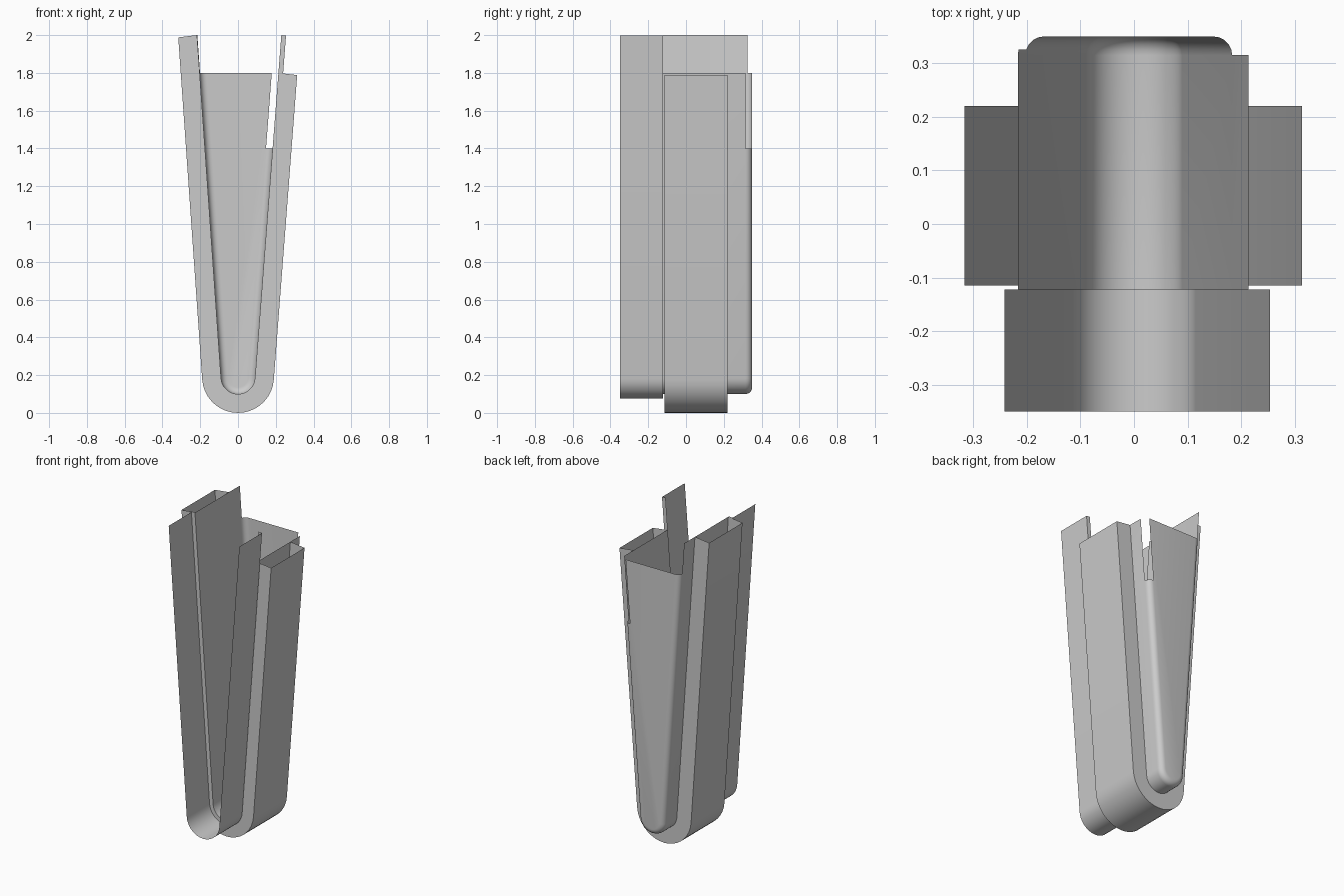
import bpy, bmesh
from math import sin, cos, tan, atan, pi

if "Cube" in bpy.data.objects:
    bpy.data.objects.remove(bpy.data.objects["Cube"])

ZC = 0.19                                # centre height of the rounded bottom
A_L, A_R = atan(0.070), atan(0.0768)     # lean of left and right legs
R_CUP, R_STRIP, R_BAND = 0.09, 0.115, 0.19
ARC = 18
LAST = ARC + 5                           # last index of a profile


def profile(r):
    """V-shaped section with round bottom, left top to right top (x, z)."""
    def leg(side, a, z):
        z -= max(0, r - R_CUP) * 0.12    # tops are cut square to the leg
        return side * (r / cos(a) + (z - ZC) * tan(a)), z
    pts = [leg(-1, A_L, 2.0), leg(-1, A_L, 1.8)]
    for k in range(ARC + 1):
        t = pi + A_L + (pi - A_L - A_R) * k / ARC
        pts.append((r * cos(t), ZC + r * sin(t)))
    return pts + [leg(1, A_R, z) for z in (1.4, 1.8, 2.0)]


def sheet(name, rows, skip=lambda j, i: False, cap=False):
    """Skin between (y, radius) rows; skip leaves cut-outs, cap closes the back."""
    bm = bmesh.new()
    grid = [[bm.verts.new((x, y, z)) for x, z in profile(r)] for y, r in rows]
    for j in range(len(grid) - 1):
        a, b = grid[j], grid[j + 1]
        for i in range(LAST):
            if not skip(j, i):
                bm.faces.new((a[i], a[i + 1], b[i + 1], b[i]))
    if cap:
        bm.faces.new(grid[-1][1:LAST])
    loose = [v for v in bm.verts if not v.link_faces]
    bmesh.ops.delete(bm, geom=loose, context='VERTS')
    bmesh.ops.recalc_face_normals(bm, faces=bm.faces)
    me = bpy.data.meshes.new(name)
    bm.to_mesh(me)
    bm.free()
    ob = bpy.data.objects.new(name, me)
    bpy.context.collection.objects.link(ob)
    bpy.ops.object.select_all(action='DESELECT')
    ob.select_set(True)
    bpy.context.view_layer.objects.active = ob
    bpy.ops.object.shade_smooth_by_angle(angle=pi / 6)
    return ob


# front strip with the small step back to the inner shell
sheet("front_strip", [(-0.35, R_STRIP), (-0.122, R_STRIP), (-0.122, R_CUP)])

# inner shell with filleted closed back; notch in the right back corner
F = 0.035
rows = [(-0.122, R_CUP)]
rows += [(0.315 + F * sin(t), R_CUP - F * (1 - cos(t)))
         for t in [k * pi / 10 for k in range(6)]]


def shell_skip(j, i):
    if i == LAST - 1:                    # right wall stops at 1.8
        return True
    if i == 0:                           # left wall reaches 2.0, back does not
        return j > 1
    return i == LAST - 2 and j > 0       # notch from 1.4 to 1.8


sheet("inner_shell", rows, shell_skip, cap=True)

# outer band: box channel wrapped round the shell
sheet("outer_band",
      [(-0.115, R_CUP), (-0.115, R_BAND), (0.22, R_BAND), (0.22, R_CUP)],
      lambda j, i: i == LAST - 1)
